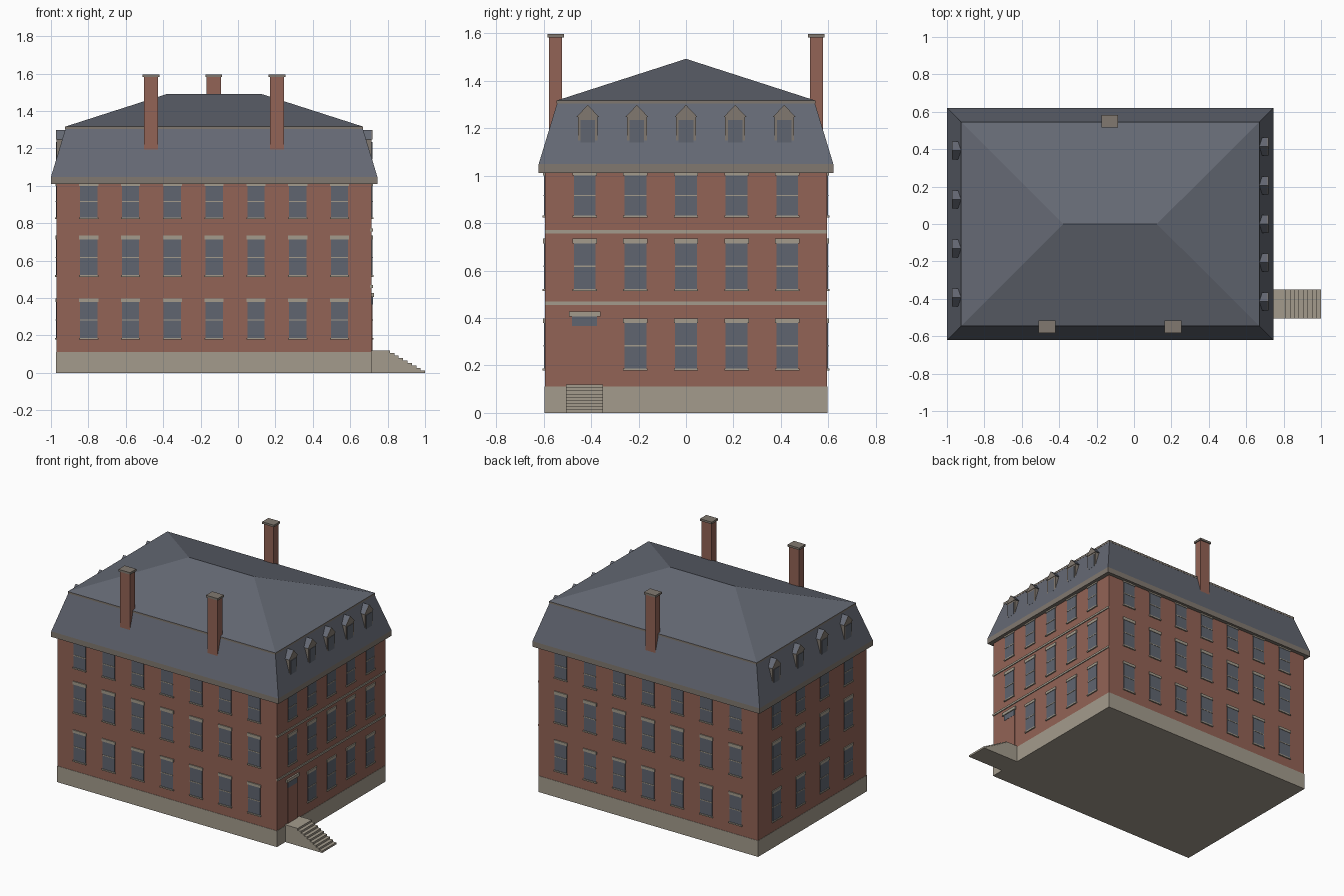
import bpy, bmesh
from math import radians
from mathutils import Matrix, Vector

cube = bpy.data.objects.get("Cube")
if cube:
    bpy.data.objects.remove(cube, do_unlink=True)

XC = -0.1275                # house centre along x
HX, HY = 0.8425, 0.595      # half sizes of the brick walls


def material(name, rgb):
    m = bpy.data.materials.new(name)
    m.use_nodes = True
    m.diffuse_color = (*rgb, 1)
    bsdf = m.node_tree.nodes["Principled BSDF"]
    bsdf.inputs["Base Color"].default_value = (*rgb, 1)
    bsdf.inputs["Roughness"].default_value = 0.9
    return m


BRICK = material("red brick", (0.29, 0.125, 0.092))
STONE = material("pale stone", (0.37, 0.33, 0.265))
TRIM = material("grey brown trim", (0.22, 0.19, 0.16))
SLATE = material("blue grey slate", (0.13, 0.142, 0.175))
GLASS = material("dark glass", (0.115, 0.13, 0.16))


class Part:
    """Collects simple solids into one object of one colour."""

    def __init__(self, name, mat):
        self.name, self.mat, self.bm = name, mat, bmesh.new()

    def prism(self, outline, d0, d1, frame=Matrix()):
        # outline in (u, z), extruded along depth d (outward is local -y)
        a, b = [[self.bm.verts.new(frame @ Vector((u, -d, z))) for u, z in outline]
                for d in (d0, d1)]
        self.bm.faces.new(a)
        self.bm.faces.new(b[::-1])
        for i in range(len(a)):
            j = (i + 1) % len(a)
            self.bm.faces.new((a[i], b[i], b[j], a[j]))

    def plate(self, u, width, z0, z1, d0, d1, frame=Matrix()):
        l, r = u - width / 2, u + width / 2
        self.prism([(l, z0), (r, z0), (r, z1), (l, z1)], d0, d1, frame)

    def tiers(self, rings):
        # stacked rectangles (half x, half y, z) about the house centre
        loops = []
        for hx, hy, z in rings:
            loops.append([self.bm.verts.new((XC + sx * hx, sy * hy, z))
                          for sx, sy in ((-1, -1), (1, -1), (1, 1), (-1, 1))])
        self.bm.faces.new(loops[0][::-1])
        self.bm.faces.new(loops[-1])
        for low, high in zip(loops, loops[1:]):
            for i in range(4):
                j = (i + 1) % 4
                self.bm.faces.new((low[i], low[j], high[j], high[i]))

    def finish(self):
        bmesh.ops.remove_doubles(self.bm, verts=self.bm.verts, dist=1e-5)
        bmesh.ops.recalc_face_normals(self.bm, faces=self.bm.faces)
        mesh = bpy.data.meshes.new(self.name)
        self.bm.to_mesh(mesh)
        self.bm.free()
        mesh.materials.append(self.mat)
        bpy.context.collection.objects.link(bpy.data.objects.new(self.name, mesh))


def tiers(name, mat, *rings):
    p = Part(name, mat)
    p.tiers(rings)
    p.finish()


def wall_frame(angle, dist):
    # local x runs along the wall, local -y points outward
    return (Matrix.Translation((XC, 0, 0)) @ Matrix.Rotation(radians(angle), 4, "Z")
            @ Matrix.Translation((0, -dist, 0)))


FRONT, RIGHT = wall_frame(0, HY), wall_frame(90, HX)
BACK, LEFT = wall_frame(180, HY), wall_frame(270, HX)

# Main masses
tiers("foundation", STONE, (HX + .002, HY + .002, 0), (HX + .002, HY + .002, .112))
tiers("brick_walls", BRICK, (HX, HY, .1), (HX, HY, 1.02))
tiers("eave", TRIM, (.8725, .621, 1.01), (.8725, .621, 1.048))
tiers("mansard_roof", SLATE, (.8725, .621, 1.048), (.795, .543, 1.306))
tiers("upper_cornice", TRIM, (.797, .545, 1.303), (.797, .545, 1.316))

# Hip roof ending in a ridge
hip = Part("hip_roof", SLATE)
base = [hip.bm.verts.new((XC + x * .798, y * .546, 1.316))
        for x, y in ((-1, -1), (1, -1), (1, 1), (-1, 1))]
ra, rb = [hip.bm.verts.new((XC + x, 0, 1.492)) for x in (-.25, .25)]
for f in (base, (base[0], base[1], rb, ra), (base[1], base[2], rb),
          (base[2], base[3], ra, rb), (base[3], base[0], ra)):
    hip.bm.faces.new(f)
hip.finish()

# Windows on every wall
panes, rails = Part("window_panes", GLASS), Part("window_rails", STONE)
lintels, sills = Part("window_lintels", STONE), Part("window_sills", STONE)
FLOORS = ((.187, .378, .397), (.522, .713, .735), (.832, 1.0, 1.018))
seven = [i * .2235 for i in range(-3, 4)]
five = [i * .2135 for i in range(-2, 3)]
four = [i * .131 for i in (-3, -1, 1, 3)]
for frame, columns in ((FRONT, seven), (RIGHT, five), (BACK, seven), (LEFT, four)):
    for floor, (z0, z1, top) in enumerate(FLOORS):
        for u in columns:
            if frame is RIGHT and floor == 0 and u == five[0]:
                continue        # the door stands here
            mid = (z0 + z1) / 2
            panes.plate(u, .092, z0, z1, -.01, .004, frame)
            rails.plate(u, .092, mid - .003, mid + .003, -.01, .006, frame)
            lintels.plate(u, .102, z1, top, -.01, .007, frame)
            sills.plate(u, .102, z0 - .009, z0, -.01, .009, frame)
for p in (panes, rails, lintels, sills):
    p.finish()

# String courses on the entrance wall
courses = Part("string_courses", STONE)
for z in (.455, .757):
    courses.plate(0, 2 * HY, z, z + .014, -.01, .006, RIGHT)
courses.finish()

# Entrance: door slab, transom and hood
DOOR = five[0]
for name, mat, width, z0, z1, depth in (("door", BRICK, .105, .11, .366, .005),
                                        ("door_transom", GLASS, .105, .366, .407, .006),
                                        ("door_hood", STONE, .132, .407, .428, .012)):
    p = Part(name, mat)
    p.plate(DOOR, width, z0, z1, -.01, depth, RIGHT)
    p.finish()

# Entrance steps as one stepped profile
profile = [(HX, 0), (HX, .12)]
COUNT, START, END = 8, .94, 1 - XC
tread, rise = (END - START) / COUNT, .12 / (COUNT + 1)
for i in range(COUNT + 1):
    x = START + i * tread
    profile += [(x, .12 - i * rise), (x, .12 - (i + 1) * rise)]
steps = Part("entrance_steps", STONE)
steps.prism(profile, .35, .505, Matrix.Translation((XC, 0, 0)))
steps.finish()

# Dormers on both end roofs
walls, roofs = Part("dormer_walls", TRIM), Part("dormer_roofs", SLATE)
gables, lights = Part("dormer_gables", TRIM), Part("dormer_panes", GLASS)
for frame, columns in ((RIGHT, [i * .207 for i in range(-2, 3)]), (LEFT, four)):
    for u in columns:
        gable = [(u - .048, 1.247), (u + .048, 1.247), (u, 1.298)]
        walls.plate(u, .084, 1.14, 1.247, -.06, 0, frame)
        roofs.prism(gable, -.07, 0, frame)
        gables.prism(gable, 0, .003, frame)
        lights.plate(u, .062, 1.14, 1.235, -.01, .003, frame)
for p in (walls, roofs, gables, lights):
    p.finish()

# Chimneys with caps
shafts, caps = Part("chimney_shafts", BRICK), Part("chimney_caps", TRIM)
for x, side in ((-.465, 1), (.208, 1), (-.13, -1)):
    shafts.plate(x, .076, 1.1, 1.582, side * .523, side * .577)
    caps.plate(x, .09, 1.582, 1.596, side * .515, side * .584)
shafts.finish()
caps.finish()
